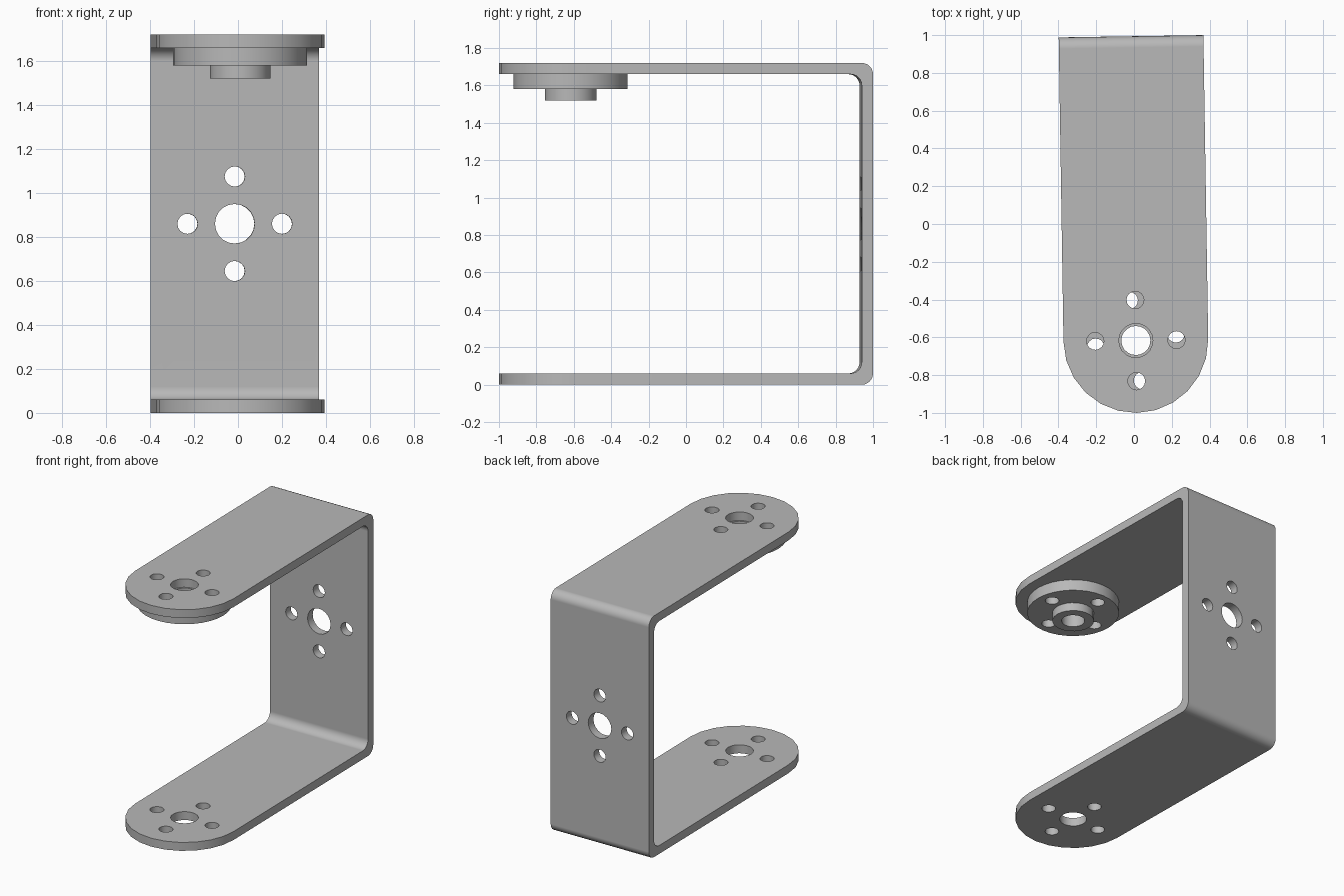
import bpy, bmesh
from math import sin, cos, pi, radians
from mathutils import Matrix, Vector

cube = bpy.data.objects.get("Cube")
if cube:
    bpy.data.objects.remove(cube, do_unlink=True)

HEIGHT, THICK, HALF = 1.72, 0.06, 0.383
BACK, FRONT, PIVOT = 0.994, -1.1, -0.617
HOLE_R, BOLT_R, BOLT_RING = 0.09, 0.046, 0.215
TURN = radians(0.9)
MID = HEIGHT / 2

metal = bpy.data.materials.new("grey metal")
metal.use_nodes = True
GREY = (0.48, 0.48, 0.48, 1)
metal.diffuse_color = GREY
metal.node_tree.nodes["Principled BSDF"].inputs["Base Color"].default_value = GREY


def prism(name, points, direction):
    """Extrude a closed outline along a direction."""
    bm = bmesh.new()
    face = bm.faces.new([bm.verts.new(p) for p in points])
    moved = bmesh.ops.extrude_face_region(bm, geom=[face])["geom"]
    bmesh.ops.translate(bm, vec=direction,
                        verts=[v for v in moved if isinstance(v, bmesh.types.BMVert)])
    bmesh.ops.recalc_face_normals(bm, faces=bm.faces)
    mesh = bpy.data.meshes.new(name)
    bm.to_mesh(mesh)
    bm.free()
    obj = bpy.data.objects.new(name, mesh)
    bpy.context.collection.objects.link(obj)
    mesh.materials.append(metal)
    return obj


def arc(cx, cy, r, start, end, steps):
    angles = [start + (end - start) * i / steps for i in range(steps + 1)]
    return [(cx + r * cos(a), cy + r * sin(a)) for a in angles]


def disc(name, x, y, z, r, depth, sides):
    ring = arc(x, y, r, 0, 2 * pi, sides)[:-1]
    return prism(name, [(px, py, z) for px, py in ring], (0, 0, depth))


def combine(obj, tool, operation):
    mod = obj.modifiers.new(operation.lower(), "BOOLEAN")
    mod.operation, mod.object, mod.solver = operation, tool, "EXACT"
    bpy.context.view_layer.objects.active = obj
    bpy.ops.object.modifier_apply(modifier=mod.name)
    bpy.data.objects.remove(tool, do_unlink=True)


def bolt_holes(obj, y, z, depth, centre_r, twist=0, tilt=None):
    """Drill a centre hole with four bolt holes around it."""
    spots = [(0, 0, centre_r, 20)]
    for k in range(4):
        a = twist + k * pi / 2
        spots.append((BOLT_RING * cos(a), BOLT_RING * sin(a), BOLT_R, 16))
    for x, dy, r, sides in spots:
        cutter = disc("hole_cutter", x, dy, -depth / 2, r, depth, sides)
        cutter.data.transform(Matrix.Translation((0, y, z)) @ (tilt or Matrix.Identity(4)))
        combine(obj, cutter, "DIFFERENCE")


# U-shaped bracket with rounded bends
R = 0.06
inner = BACK - THICK
outline = [(FRONT, 0)]
outline += arc(BACK - R, R, R, -pi / 2, 0, 6)
outline += arc(BACK - R, HEIGHT - R, R, 0, pi / 2, 6)
outline += [(FRONT, HEIGHT), (FRONT, HEIGHT - THICK)]
outline += arc(inner - R, HEIGHT - THICK - R, R, pi / 2, 0, 6)
outline += arc(inner - R, THICK + R, R, 0, -pi / 2, 6)
outline += [(FRONT, THICK)]
bracket = prism("bracket", [(-HALF, y, z) for y, z in outline], (2 * HALF, 0, 0))

# Round the free ends of both arms
tip = arc(0, PIVOT, HALF, pi, 2 * pi, 12)
tip = [(x * 1.0, y) for x, y in tip] + [(HALF, BACK + 1), (-HALF, BACK + 1)]
combine(bracket, prism("tip_cutter", [(x, y, -1) for x, y in tip], (0, 0, 4)), "INTERSECT")

# Bolt patterns in the two arms and the back wall
for z in (THICK / 2, HEIGHT - THICK / 2):
    bolt_holes(bracket, PIVOT, z, 0.2, HOLE_R)
bolt_holes(bracket, BACK - THICK / 2, MID, 0.2, HOLE_R, tilt=Matrix.Rotation(pi / 2, 4, "X"))

# Round horn with a stepped hub under the upper arm
horn = disc("horn", 0, PIVOT, HEIGHT - THICK - 0.08, 0.305, 0.08, 32)
hub = disc("horn_hub", 0, PIVOT, HEIGHT - THICK - 0.14, 0.138, 0.1, 24)
combine(horn, hub, "UNION")
bolt_holes(horn, PIVOT, HEIGHT - 0.13, 0.4, 0.077, twist=radians(8.5))

# Slight turn of the whole assembly, then shading
for obj in (bracket, horn):
    obj.data.transform(Matrix.Rotation(TURN, 4, "Z"))
    bpy.ops.object.select_all(action="DESELECT")
    obj.select_set(True)
    bpy.context.view_layer.objects.active = obj
    bpy.ops.object.shade_smooth_by_angle(angle=radians(30))
    obj.modifiers.new("weighted_normals", "WEIGHTED_NORMAL").keep_sharp = True
